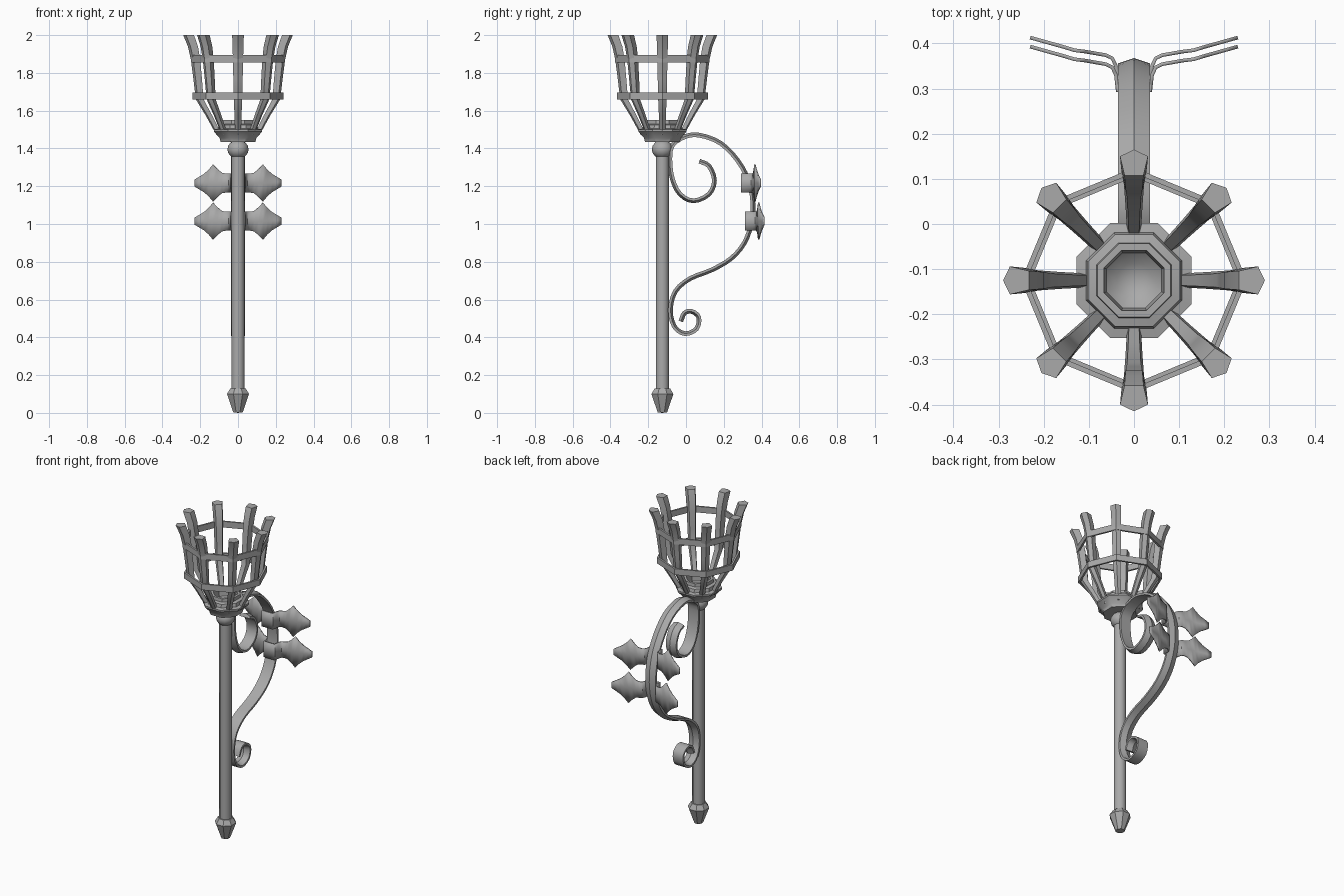
import bpy, bmesh
from math import cos, sin, pi, radians
from mathutils import Vector, Matrix

cube = bpy.data.objects.get("Cube")
if cube:
    bpy.data.objects.remove(cube, do_unlink=True)

AXIS = Vector((0, -0.125, 0))      # centre line of the pole

iron = bpy.data.materials.new("grey_iron")
iron.use_nodes = True
GREY = (0.4, 0.4, 0.4, 1)
iron.diffuse_color = GREY
iron.node_tree.nodes["Principled BSDF"].inputs["Base Color"].default_value = GREY


def finish(name, bm, angle=35):
    bmesh.ops.remove_doubles(bm, verts=bm.verts, dist=1e-5)
    bmesh.ops.recalc_face_normals(bm, faces=bm.faces)
    mesh = bpy.data.meshes.new(name)
    bm.to_mesh(mesh)
    bm.free()
    mesh.materials.append(iron)
    obj = bpy.data.objects.new(name, mesh)
    bpy.context.collection.objects.link(obj)
    bpy.ops.object.select_all(action="DESELECT")
    obj.select_set(True)
    bpy.context.view_layer.objects.active = obj
    bpy.ops.object.shade_smooth_by_angle(angle=radians(angle))
    return obj


def skin(bm, rings, close):
    """Join neighbouring rings of points with quads."""
    rows = [[bm.verts.new(p) for p in ring] for ring in rings]
    n = len(rows[0])
    for a, b in zip(rows, rows[1:]):
        for i in range(n if close else n - 1):
            j = (i + 1) % n
            bm.faces.new((a[i], a[j], b[j], b[i]))
    return rows


def lathe(name, profile, sides=8, turn=0.0, angle=35):
    bm = bmesh.new()
    angles = [turn + 2 * pi * i / sides for i in range(sides)]
    skin(bm, [[AXIS + Vector((r * cos(a), r * sin(a), z)) for a in angles]
              for r, z in profile], True)
    return finish(name, bm, angle)


def sweep(name, path, section, scales=None, level=False, place=Matrix(), angle=35):
    """Sweep a section along a path in the yz plane; level keeps rings horizontal."""
    bm = bmesh.new()
    rings = []
    for i, p in enumerate(path):
        t = (path[min(i + 1, len(path) - 1)] - path[max(i - 1, 0)]).normalized()
        out = Vector((1, 0)) if level else Vector((-t.y, t.x))
        s = scales[i] if scales else 1
        rings.append([place @ Vector((a * s, p.x + out.x * b * s, p.y + out.y * b * s))
                      for a, b in section])
    rows = skin(bm, rings, True)
    bm.faces.new(rows[0])
    bm.faces.new(rows[-1])
    return finish(name, bm, angle)


def smooth_path(points, steps=3):
    """Catmull-Rom curve through the points."""
    pts = [Vector(p) for p in points]
    pts = [2 * pts[0] - pts[1]] + pts + [2 * pts[-1] - pts[-2]]
    path = []
    for a, b, c, d in zip(pts, pts[1:], pts[2:], pts[3:]):
        for k in range(steps):
            t = k / steps
            path.append(0.5 * (2 * b + (c - a) * t + (2 * a - 5 * b + 4 * c - d) * t * t
                               + (3 * b - a - 3 * c + d) * t ** 3))
    return path + [pts[-2]]


# Pole, pointed foot and collar ball
EIGHTH = pi / 8
lathe("pole", [(0.037, 0.1), (0.037, 1.37)], turn=EIGHTH, angle=50)
lathe("foot_tip", [(0, 0), (0.027, 0.003), (0.063, 0.1), (0.044, 0.13), (0, 0.13)], turn=EIGHTH)
ball = [(0.056 * sin(pi * i / 8), 1.395 - 0.05 * cos(pi * i / 8)) for i in range(9)]
lathe("collar_ball", ball, sides=12, angle=50)

# Stepped cup with a hollow dish
lathe("cup", [(0, 1.435), (0.1, 1.435), (0.105, 1.455), (0.138, 1.49), (0.138, 1.5),
              (0.115, 1.505), (0.11, 1.525), (0.09, 1.53), (0.088, 1.55),
              (0.072, 1.55), (0.066, 1.5), (0.04, 1.475), (0, 1.465)], turn=EIGHTH)

# Basket bars flaring outward
bar_section = [(-0.021, -0.03), (0.021, -0.03), (0.031, 0.012), (0, 0.027), (-0.031, 0.012)]
bar_path = [(0.1, 1.47), (0.155, 1.575), (0.204, 1.66), (0.215, 1.77),
            (0.226, 1.87), (0.24, 1.94), (0.263, 2.0)]
for i in range(8):
    sweep(f"basket_bar_{i + 1}", [Vector(p) for p in bar_path], bar_section,
          [0.5, 0.6, 0.72, 0.8, 0.87, 0.93, 1], level=True,
          place=Matrix.Translation(AXIS) @ Matrix.Rotation(i * pi / 4, 4, "Z"))

# Two flat hoops around the basket
for name, r, z in (("lower_hoop", 0.241, 1.678), ("upper_hoop", 0.25, 1.875)):
    lathe(name, [(r - 0.012, z - 0.019), (r, z - 0.019), (r, z + 0.019),
                 (r - 0.012, z + 0.019), (r - 0.012, z - 0.019)], angle=20)

# Scrolled ribbon bracket with a ridged outer side
scroll = [(0.07, 1.33), (0.12, 1.305), (0.148, 1.23), (0.12, 1.16), (0.04, 1.125),
          (-0.03, 1.16), (-0.07, 1.24), (-0.083, 1.34), (-0.07, 1.415), (-0.005, 1.46),
          (0.07, 1.468), (0.18, 1.427), (0.27, 1.337), (0.328, 1.23), (0.352, 1.11),
          (0.343, 1.0), (0.306, 0.9), (0.238, 0.82), (0.137, 0.76), (0.02, 0.713),
          (-0.058, 0.645), (-0.085, 0.545), (-0.063, 0.455), (-0.005, 0.417),
          (0.058, 0.444), (0.07, 0.507), (0.03, 0.54), (-0.01, 0.53), (-0.03, 0.485)]
sweep("scroll_bracket", smooth_path(scroll),
      [(-0.036, -0.01), (0.036, -0.01), (0.036, 0.003), (0, 0.015), (-0.036, 0.003)])

# Wall clasps: a strap round the ribbon ending in leaf-shaped plates
# each entry: sideways, backward, half height
half = [(0.037, 0, 0.05), (0.04, 0.035, 0.05), (0.048, 0.052, 0.05), (0.062, 0.059, 0.05),
        (0.085, 0.063, 0.054), (0.108, 0.067, 0.073), (0.132, 0.07, 0.098),
        (0.155, 0.077, 0.07), (0.18, 0.084, 0.048), (0.205, 0.091, 0.033), (0.23, 0.098, 0.018)]
strap = [(-x, y, h) for x, y, h in reversed(half)] + half
for name, back, z in (("upper_clasp", 0.295, 1.217), ("lower_clasp", 0.315, 1.015)):
    bm = bmesh.new()
    skin(bm, [[(x, back + y, z + h * k) for k in (-1, 0, 1)] for x, y, h in strap], False)
    clasp = finish(name, bm)
    solid = clasp.modifiers.new("thickness", "SOLIDIFY")
    solid.thickness = 0.008
    solid.offset = 0
